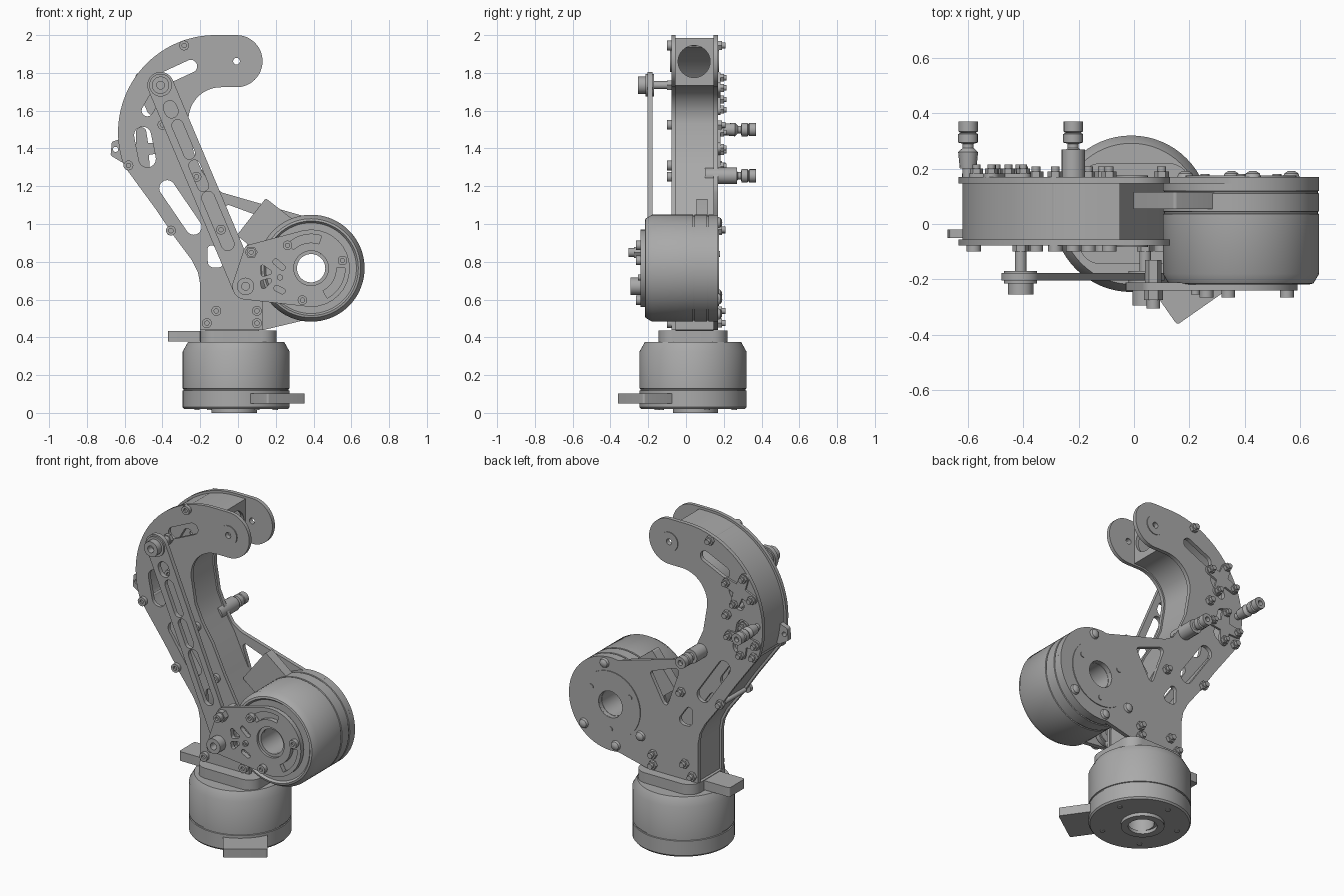
import bpy, bmesh
from math import sin, cos, pi, radians, hypot
from mathutils import Vector
from mathutils.geometry import convex_hull_2d

cube = bpy.data.objects.get("Cube")
if cube:
    bpy.data.objects.remove(cube, do_unlink=True)

grey = bpy.data.materials.new("plain_grey")
grey.use_nodes = True
colour = (0.4, 0.4, 0.4, 1)
grey.diffuse_color = colour
grey.node_tree.nodes["Principled BSDF"].inputs["Base Color"].default_value = colour


def finish(ob):
    bpy.ops.object.select_all(action='DESELECT')
    bpy.context.view_layer.objects.active = ob
    ob.select_set(True)
    if ob.type == 'CURVE':
        bpy.ops.object.convert(target='MESH')
        ob = bpy.context.object
    ob.data.materials.clear()
    ob.data.materials.append(grey)
    bpy.ops.object.shade_smooth_by_angle(angle=radians(32))
    return ob


def arc(cx, cz, r, a0, a1, n=24):
    steps = [radians(a0 + (a1 - a0) * i / n) for i in range(n + 1)]
    return [(cx + r * cos(a), cz + r * sin(a)) for a in steps]


def circle(cx, cz, r, n=32):
    return arc(cx, cz, r, 0, 360, n)[:-1]


def hull(*discs):
    pts = [Vector(p) for d in discs for p in circle(*d)]
    return [tuple(pts[i]) for i in convex_hull_2d(pts)]


def arc_slot(cx, cz, r0, r1, a0, a1):
    return arc(cx, cz, r1, a0, a1, 12) + arc(cx, cz, r0, a1, a0, 12)


def plate(name, loops, lo, hi, axis='y'):
    """Flat plate from an outline followed by its holes."""
    cu = bpy.data.curves.new(name, 'CURVE')
    cu.dimensions, cu.fill_mode, cu.extrude = '2D', 'BOTH', (hi - lo) / 2
    for loop in loops:
        sp = cu.splines.new('POLY')
        sp.points.add(len(loop) - 1)
        for p, (u, v) in zip(sp.points, loop):
            p.co = (u, v, 0, 1)
        sp.use_cyclic_u = True
    ob = bpy.data.objects.new(name, cu)
    bpy.context.collection.objects.link(ob)
    ob.location['xyz'.index(axis)] = (lo + hi) / 2
    ob.rotation_euler = {'z': (0, 0, 0), 'y': (pi / 2, 0, 0), 'x': (pi / 2, 0, pi / 2)}[axis]
    return finish(ob)


def lathe(name, profile, centre, axis='y', n=48):
    """Closed (radius, height) profile turned about an axis."""
    bm = bmesh.new()
    rings = []
    for i in range(n):
        a = 2 * pi * i / n
        ring = []
        for r, h in profile:
            u, v = centre[0] + r * cos(a), centre[1] + r * sin(a)
            ring.append(bm.verts.new((u, h, v) if axis == 'y' else (u, v, h)))
        rings.append(ring)
    m = len(profile)
    for i in range(n):
        a, b = rings[i], rings[(i + 1) % n]
        for j in range(m):
            k = (j + 1) % m
            bm.faces.new((a[j], a[k], b[k], b[j]))
    bmesh.ops.remove_doubles(bm, verts=bm.verts[:], dist=1e-5)
    bmesh.ops.dissolve_degenerate(bm, edges=bm.edges[:], dist=1e-6)
    bmesh.ops.recalc_face_normals(bm, faces=bm.faces[:])
    me = bpy.data.meshes.new(name)
    bm.to_mesh(me)
    bm.free()
    ob = bpy.data.objects.new(name, me)
    bpy.context.collection.objects.link(ob)
    return finish(ob)


def pin(name, c, r, lo, hi, n=20):
    return lathe(name, [(0, lo), (r, lo), (r, hi), (0, hi)], c, n=n)


def socket_bolt(name, c, r, base, top):
    """Round head with a recessed centre at the top end."""
    deep = top + (base - top) * 0.5
    lathe(name, [(0, base), (r, base), (r, top), (r * .45, top), (r * .45, deep), (0, deep)], c, n=20)


def wall(name, path, d0, d1, lo, hi):
    """Strip between two offsets to the left of a path."""
    sides = ([], [])
    for i, (x, z) in enumerate(path):
        a, b = path[max(i - 1, 0)], path[min(i + 1, len(path) - 1)]
        tx, tz = b[0] - a[0], b[1] - a[1]
        s = hypot(tx, tz)
        for side, d in zip(sides, (d0, d1)):
            side.append((x - tz / s * d, z + tx / s * d))
    plate(name, [sides[0] + sides[1][::-1]], lo, hi)


def connector(name, c, size, angle, lo, hi, axis):
    a = radians(angle)
    w, h = size[0] / 2 - .012, size[1] / 2 - .012
    plate(name, [hull(*[(c[0] + i * w * cos(a) - j * h * sin(a),
                         c[1] + i * w * sin(a) + j * h * cos(a), .012)
                        for i in (-1, 1) for j in (-1, 1)])], lo, hi, axis)


M = (.387, .766)          # shoulder motor axis
HOOK = (-.008, 1.862)     # wrist axis
BASE = (-.01, .037)
CRANK, ROD_TOP = (.04, .67), (-.41, 1.735)
FRONT, BACK = (-.078, -.056), (.146, .17)

# Base motor, foot, connector and turntable plate
lathe("base_motor", [(.08, .02), (.275, .02), (.283, .03), (.283, .118), (.278, .12), (.278, .127),
                     (.283, .129), (.283, .325), (.255, .375), (.08, .375)], BASE, 'z', 64)
lathe("base_foot", [(.08, 0), (.12, 0), (.12, .02), (.08, .02)], (-.02, .05), 'z')
for a in (20, 95, 160, 230, 300):
    lathe("base_screw", [(0, .014), (.014, .014), (.014, .02), (0, .02)],
          (BASE[0] + .22 * cos(radians(a)), BASE[1] + .22 * sin(radians(a))), 'z', 12)
connector("base_connector", (.2, -.215), (.244, .195), 35, .05, .102, 'z')
plate("turntable_plate", [hull(*[(x, y, .08) for x in (-.12, .125) for y in (-.065, .14)])],
      .375, .437, 'z')
connector("rear_connector", (-.25, .035), (.24, .15), 0, .378, .434, 'z')
connector("arm_foot", (-.03, .46), (.3, .046), 0, FRONT[1], BACK[0], 'y')

# Shoulder motor with hollow shaft
lathe("shoulder_motor", [(.078, -.205), (.24, -.205), (.25, -.218), (.262, -.215), (.283, -.18), (.283, .036),
                         (.278, .038), (.278, .044), (.283, .046), (.283, .11), (.278, .112),
                         (.278, .118), (.283, .12), (.283, .146), (.078, .146)], M, n=64)
lathe("shaft_ring", [(.075, -.225), (.092, -.225), (.092, -.2), (.075, -.2)], M)
lathe("back_cap", [(.08, .169), (.2, .169), (.2, .175), (.08, .175)], M)
connector("shoulder_connector", (.147, .978), (.25, .195), 52, .055, .115, 'y')
for a in (80, -42, 215, 262):
    c = (M[0] + .245 * cos(radians(a)), M[1] + .245 * sin(radians(a)))
    lathe("dome_bolt", [(0, .17), (.03, .17), (.025, .183), (.013, .191), (0, .192)], c, n=16)
for a in (30, 150, 270):
    pin("cap_screw", (M[0] + .15 * cos(radians(a)), M[1] + .15 * sin(radians(a))), .016, .174, .18)

# Curved arm outline
tip = arc(*HOOK, .138, -90, 90)
outer = arc(-.12, 1.485, .515, 90, 200, 40) + [
    (-.55, 1.235), (-.44, 1.085), (-.335, .93), (-.245, .81), (-.212, .745), (-.2, .68), (-.2, .44)]
inner = [(-.19, 1.28), (-.235, 1.38)] + arc(-.09, 1.552, .172, 186, 90)
front_edge = [(.13, .44), (.13, .6), (.1, .74), (.03, .87), (-.04, 1.0), (-.12, 1.17)]
back_edge = [(.14, .44)] + arc(*M, .283, -100, 100, 48) + [(-.08, 1.165), (-.14, 1.2)]
slots = [hull((-.38, 1.775, .034), (-.25, 1.835, .034)), hull((-.505, 1.47, .045), (-.48, 1.345, .045)),
         hull((-.48, 1.6, .03), (-.44, 1.67, .03)), hull((-.375, 1.19, .042), (-.235, .985, .042)),
         hull((-.14, .865, .022), (-.105, .8, .03), (-.13, .8, .03)), circle(*HOOK, .018, 16)]
window = hull((-.05, 1.08, .02), (.1, 1.025, .02), (.02, .88, .02))
plate("front_arm_plate", [tip + outer + front_edge + inner] + slots, *FRONT)
plate("back_arm_plate", [tip + outer + back_edge + inner] + slots + [window, circle(*M, .08)], *BACK)
wall("outer_spine", [(-.05, 2.0)] + outer, .014, .032, FRONT[1], BACK[0])
wall("inner_spine", front_edge + inner + [(-.05, 1.724)], .01, .026, FRONT[1], BACK[0])
plate("hook_end_cap", [[(-.056, 1.74), (.146, 1.74), (.146, 1.985), (-.056, 1.985)],
                       circle(.043, 1.86, .085)], -.07, -.05, 'x')
for lo, hi in ((-.084, -.077), (.169, .175)):
    lathe("wrist_disc", [(.018, lo), (.058, lo), (.058, hi), (.018, hi)], HOOK, n=32)
plate("side_ear", [hull((-.655, 1.425, .014), (-.61, 1.44, .014), (-.66, 1.37, .014), (-.61, 1.34, .014)),
                   circle(-.648, 1.395, .014, 16)], -.05, -.02)

# Bolts through both arm plates
for c in [(-.285, 1.945), (-.4, 1.525), (-.58, 1.31), (-.22, 1.25), (-.355, .965),
          (-.09, .97), (-.115, .54), (.1, .54), (-.165, .475), (.1, .475)]:
    socket_bolt("front_bolt", c, .026, FRONT[0], -.1)
    pin("back_nut", c, .027, BACK[1], .19, 6)
    pin("back_bolt_end", c, .016, .19, .208, 12)
    pin("spacer_rod", c, .014, FRONT[1], BACK[0], 12)

# Cross brackets on the back plate
for cx, cz, turn in ((-.485, 1.69, 20), (-.505, 1.395, 5)):
    star = []
    for q in range(4):
        a = turn + 90 * q
        c = (cx + .09 * cos(radians(a)), cz + .09 * sin(radians(a)))
        star += arc(*c, .028, a - 90, a + 90, 10)
        star.append((cx + .045 * cos(radians(a + 45)), cz + .045 * sin(radians(a + 45))))
        pin("bracket_nut", c, .024, .18, .2, 6)
        pin("bracket_stud", c, .014, .2, .215, 12)
    plate("cross_bracket", [star], .168, .182)

# Hose fittings at the back
for c, body in (((-.22, 1.255), .043), ((-.6, 1.5), .02)):
    pin("fitting_body", c, body, .1 if body > .03 else .15, .27 if body > .03 else .21, 16)
    lathe("fitting_nozzle", [(0, .2), (.03, .2), (.036, .26), (.02, .275), (.02, .29), (.036, .295),
                             (.036, .325), (.028, .33), (.035, .335), (.035, .37), (.015, .37),
                             (.015, .345), (0, .345)], c, n=16)

# Crank on the motor front
holes = [circle(*M, .092)]
holes += [arc_slot(*M, .135, .18, a, a + 62) for a in (30, 268, 330 - 300 + 118 - 120 + 300)][:1]
holes += [arc_slot(*M, .135, .18, a, a + 62) for a in (-62, 72)]
holes += [hull((.13, .77, .012), (.165, .745, .012), (.135, .735, .012)),
          hull((.13, .69, .012), (.165, .7, .012), (.135, .67, .012)),
          hull((.2, .8, .015), (.235, .77, .015)), hull((.205, .66, .015), (.235, .645, .015))]
plate("crank_plate", [hull((*M, .205), (*CRANK, .07), (.07, .85, .042))] + [holes[0]] + holes[2:], -.24, -.212)
for c in [(.262, .887), (.553, .807), (.341, .597)]:
    socket_bolt("crank_bolt", c, .025, -.24, -.265)
socket_bolt("crank_centre_bolt", (.222, .717), .016, -.24, -.255)
pin("crank_nut", (.07, .85), .034, -.275, -.24, 6)
socket_bolt("crank_stud", (.07, .85), .024, -.275, -.305)
pin("crank_stud_nut", (.07, .85), .03, -.212, -.13, 6)

# Push rod linking crank to upper arm
dx, dz = ROD_TOP[0] - CRANK[0], ROD_TOP[1] - CRANK[1]


def along(t):
    return CRANK[0] + dx * t, CRANK[1] + dz * t


rod_slots = [hull((*along(a), r), (*along(b), r))
             for a, b, r in ((.21, .44, .034), (.5, .6, .03), (.66, .8, .03), (.87, .89, .035))]
plate("push_rod", [hull((*CRANK, .07), (*ROD_TOP, .07))] + rod_slots, -.205, -.178)
for c, out in ((CRANK, -.295), (ROD_TOP, -.255)):
    socket_bolt("joint_hub", c, .046, -.17, out)
    pin("joint_washer", c, .06, -.215, -.17, 32)
    pin("joint_spacer", c, .021, -.17, FRONT[0])
    pin("joint_nut", c, .03, FRONT[0] - .022, FRONT[0], 6)
